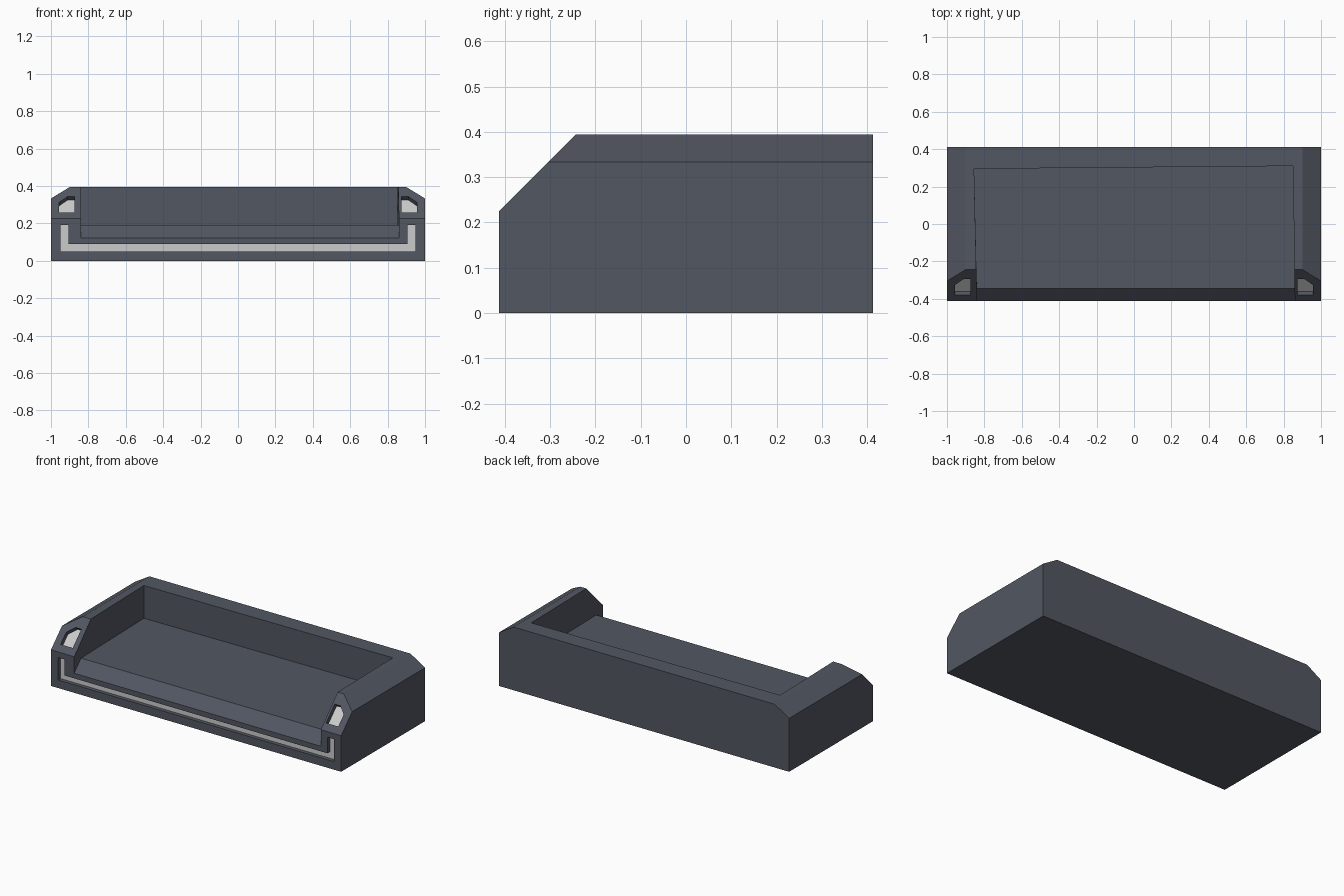
import bpy, bmesh
from mathutils import Vector

if "Cube" in bpy.data.objects:
    bpy.data.objects.remove(bpy.data.objects["Cube"])

D, H = 0.413, 0.394          # half depth, height
LIP = 0.225                  # height of the upright front face


def material(name, rgb):
    m = bpy.data.materials.new(name)
    m.diffuse_color = (*rgb, 1)
    m.use_nodes = True
    m.node_tree.nodes["Principled BSDF"].inputs["Base Color"].default_value = m.diffuse_color
    return m


DARK = material("dark_slate", (0.085, 0.095, 0.12))
LIGHT = material("pale_grey", (0.8, 0.8, 0.8))


def make(name, bm, mat):
    bmesh.ops.recalc_face_normals(bm, faces=bm.faces[:])
    me = bpy.data.meshes.new(name)
    bm.to_mesh(me)
    bm.free()
    me.materials.append(mat)
    ob = bpy.data.objects.new(name, me)
    bpy.context.collection.objects.link(ob)
    return ob


def prism(points, push):
    """Polygon extruded along push."""
    bm = bmesh.new()
    face = bm.faces.new([bm.verts.new(p) for p in points])
    out = bmesh.ops.extrude_face_region(bm, geom=[face], use_keep_orig=True)
    for v in out["geom"]:
        if isinstance(v, bmesh.types.BMVert):
            v.co += Vector(push)
    return bm


def cut(bm, name):
    cutter = make(name, bm, DARK)
    cutter.hide_render = True
    cutter.hide_viewport = True
    cutter.display_type = 'WIRE'
    mod = tray.modifiers.new(name, 'BOOLEAN')
    mod.operation, mod.solver, mod.object = 'DIFFERENCE', 'EXACT', cutter


def recessed_panel(name, points, normal, depth):
    """Pocket sunk along -normal with a pale panel at its bottom."""
    n = Vector(normal).normalized()
    pts = [Vector(p) for p in points]
    cut(prism([p + n * 0.03 for p in pts], -n * (depth + 0.03)), name + "_cutter")
    bm = bmesh.new()
    bm.faces.new([bm.verts.new(p - n * (depth - 0.001)) for p in pts])
    panel = make(name, bm, LIGHT)
    f = panel.data.polygons[0]
    if f.normal.dot(n) < 0:
        f.flip()


# Body: front outline with chamfered shoulders, then the sloped front
outline = [(-1, 0), (1, 0), (1, 0.333), (0.9, H), (-0.9, H), (-1, 0.333)]
bm = prism([(x, -D, z) for x, z in outline], (0, 2 * D, 0))
cutting = bmesh.ops.bisect_plane(bm, geom=bm.verts[:] + bm.edges[:] + bm.faces[:],
                                 plane_co=(0, -D, LIP), plane_no=(0, -1, 1),
                                 clear_outer=True)
bmesh.ops.holes_fill(bm, edges=[e for e in bm.edges if e.is_boundary])
tray = make("tray_body", bm, DARK)

# Well: open to the front over a sloped sill, slightly out of square
side = [(0.3, 0.19), (-0.345, 0.19), (-0.5, 0.035), (-0.5, 0.6), (0.3, 0.6)]
bm = prism([(-0.85, y, z) for y, z in side], (1.7, 0, 0))
for v in bm.verts:
    left = v.co.x < 0
    if v.co.y > 0:
        v.co.x, v.co.y = (-0.855, 0.295) if left else (0.85, 0.31)
    else:
        v.co.x = -0.84 if left else 0.86
cut(bm, "well_cutter")

# U-shaped strip in the front face
half = [(0.95, 0.05), (0.95, 0.19), (0.905, 0.19), (0.905, 0.09)]
u = half + [(-x, z) for x, z in reversed(half)]
recessed_panel("front_strip", [(x, -D, z) for x, z in u], (0, -1, 0), 0.025)

# Lamps on the two sloped corner posts
lamp = [(0.873, 0.258), (0.957, 0.258), (0.957, 0.312), (0.912, 0.343), (0.873, 0.343)]
for s, label in ((-1, "left"), (1, "right")):
    recessed_panel(label + "_lamp", [(s * x, z - LIP - D, z) for x, z in lamp],
                   (0, -1, 1), 0.028)
